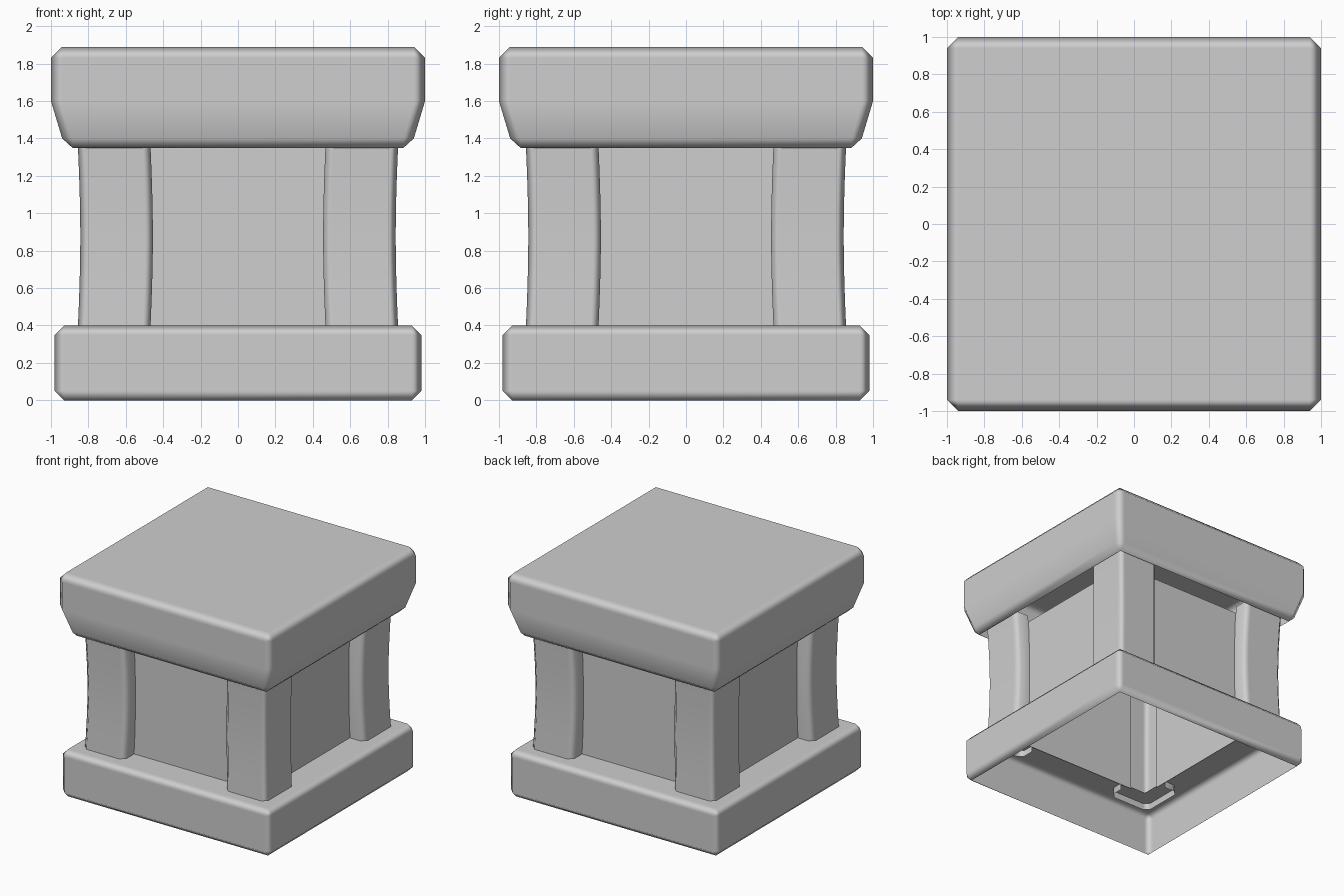
import bpy
import bmesh
import math
from mathutils import Matrix

cube = bpy.data.objects.get("Cube")
if cube:
    bpy.data.objects.remove(cube, do_unlink=True)

# Single stone colour
stone = bpy.data.materials.new("stone_grey")
stone.use_nodes = True
GREY = (0.62, 0.62, 0.62, 1)
stone.diffuse_color = GREY
stone.node_tree.nodes["Principled BSDF"].inputs["Base Color"].default_value = GREY


def loft(name, sections, closed=True, lid=False, turn=0):
    """Skin a stack of cross-sections listed counter-clockwise, bottom to top."""
    bm = bmesh.new()
    rings = [[bm.verts.new(p) for p in section] for section in sections]
    n = len(rings[0])
    for low, high in zip(rings, rings[1:]):
        for i in range(n if closed else n - 1):
            j = (i + 1) % n
            bm.faces.new((low[i], low[j], high[j], high[i]))
    if lid:
        bm.faces.new(rings[-1])
    bmesh.ops.remove_doubles(bm, verts=bm.verts[:], dist=0.0005)
    bmesh.ops.rotate(bm, verts=bm.verts[:], cent=(0, 0, 0),
                     matrix=Matrix.Rotation(turn, 3, "Z"))
    mesh = bpy.data.meshes.new(name)
    bm.to_mesh(mesh)
    bm.free()
    mesh.materials.append(stone)
    for face in mesh.polygons:
        face.use_smooth = True
    obj = bpy.data.objects.new(name, mesh)
    bpy.context.collection.objects.link(obj)
    # Keep the broad faces flat and shade only the bevels
    normals = obj.modifiers.new("Flat faces", "WEIGHTED_NORMAL")
    normals.weight = 100


def square(half, z, cut=0.0):
    """Square section with cut corners."""
    ring = []
    pair = [(half, half - cut), (half - cut, half)]
    for _ in range(4):
        ring += [(x, y, z) for x, y in pair]
        pair = [(-y, x) for x, y in pair]
    return ring


WALL = 0.715

# Base block: open underneath, with a square opening under the core
loft("base", [square(0.93, 0), square(0.98, 0.05, 0.05),
              square(0.98, 0.35, 0.05), square(0.93, 0.4), square(WALL, 0.4)])

# Cap block: open underneath, tapered sides and bevelled top
loft("cap", [square(0.885, 1.35), square(0.94, 1.4, 0.055), square(1, 1.6, 0.06),
             square(1, 1.83, 0.06), square(0.94, 1.89)], lid=True)

# Corner posts: bevelled shells that bow inwards at mid height
OUT, IN, BEVEL = 0.858, 0.47, 0.042
half_path = [(WALL + 0.005, IN), (OUT - BEVEL, IN), (OUT, IN + BEVEL), (OUT, OUT - BEVEL)]
path = half_path + [(y, x) for x, y in reversed(half_path)]
LOW, HIGH, STEPS = 0.345, 1.405, 8
post_sections = []
for i in range(STEPS + 1):
    t = i / STEPS
    bow = 0.015 * math.sin(math.pi * t)
    z = LOW + (HIGH - LOW) * t
    # The back edges stay against the walls
    post_sections.append([(max(x - bow, WALL) if x > y else x - bow,
                           max(y - bow, WALL) if y > x else y - bow, z) for x, y in path])

corners = ("back_left", "back_right", "front_right", "front_left")
sides = ("left", "back", "right", "front")
for k in range(4):
    turn = k * math.pi / 2
    loft("post_" + corners[k], post_sections, closed=False, turn=turn)
    # Flat wall panel between the posts
    loft("wall_" + sides[k], [[(WALL, y, z) for y in (-0.57, 0.57)] for z in (0.385, 1.35)],
         closed=False, turn=turn)
